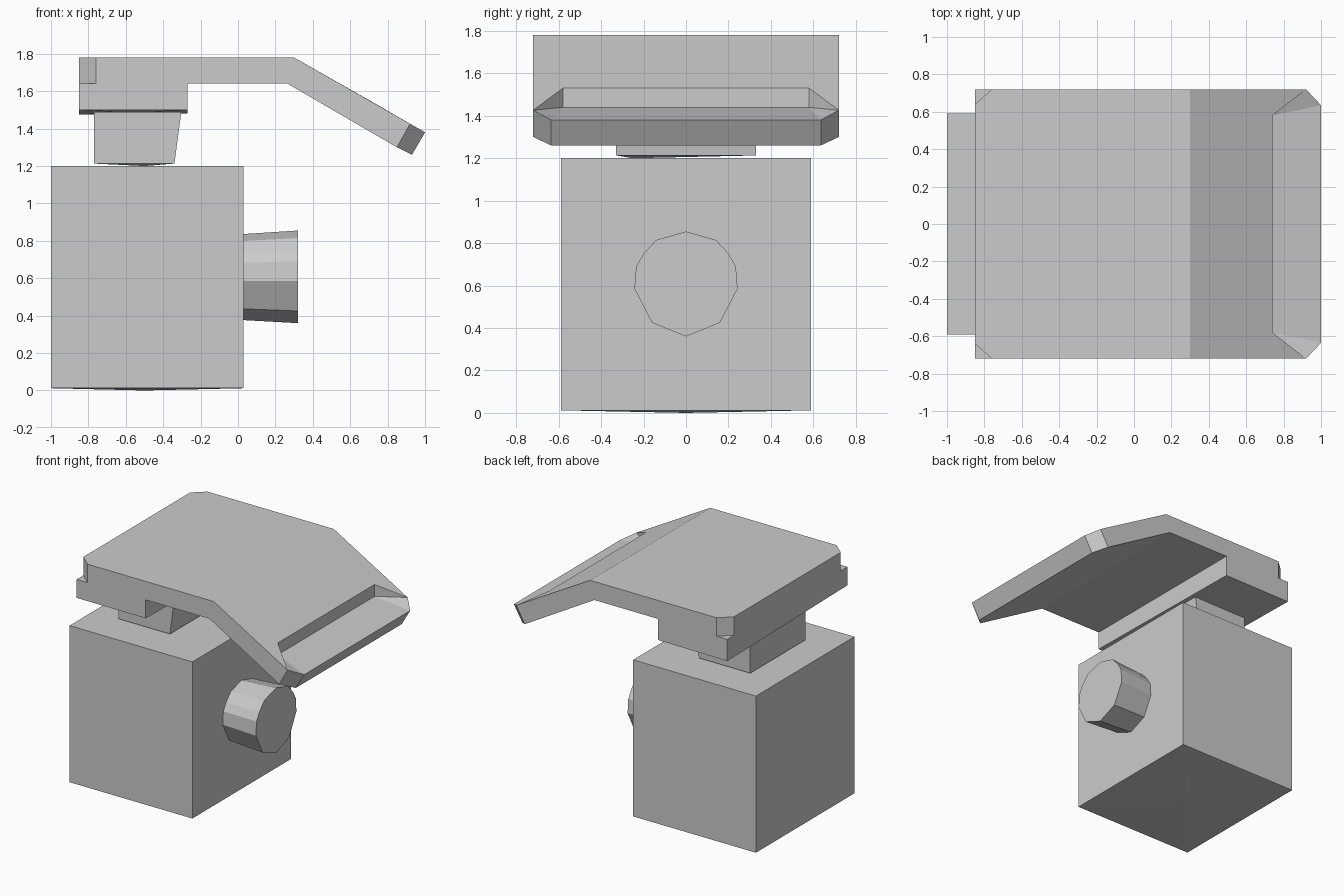
import bpy, bmesh

if "Cube" in bpy.data.objects:
    bpy.data.objects.remove(bpy.data.objects["Cube"])


def finish(name, bm):
    bmesh.ops.remove_doubles(bm, verts=bm.verts[:], dist=0.0005)
    bmesh.ops.recalc_face_normals(bm, faces=bm.faces[:])
    mesh = bpy.data.meshes.new(name)
    bm.to_mesh(mesh)
    bm.free()
    obj = bpy.data.objects.new(name, mesh)
    bpy.context.collection.objects.link(obj)
    return obj


def loft(bm, rings, cap_start=True, cap_end=True):
    """Join equal-length rings of points with quads and cap the ends."""
    vs = [[bm.verts.new(p) for p in ring] for ring in rings]
    n = len(vs[0])
    for a, b in zip(vs, vs[1:]):
        for i in range(n):
            bm.faces.new((a[i], a[(i + 1) % n], b[(i + 1) % n], b[i]))
    if cap_start:
        bm.faces.new(vs[0])
    if cap_end:
        bm.faces.new(vs[-1])
    return vs


def rect(x0, x1, y, z):
    return [(x0, -y, z), (x1, -y, z), (x1, y, z), (x0, y, z)]


def tipped_box(name, bottom, top, tip):
    """Box whose underside is a very shallow pyramid ending at tip."""
    bm = bmesh.new()
    base = loft(bm, [bottom, top], cap_start=False)[0]
    t = bm.verts.new(tip)
    for i in range(4):
        bm.faces.new((base[i], base[(i + 1) % 4], t))
    return finish(name, bm)


# Main body, neck and the block under the lid
tipped_box("body", rect(-1, 0.03, 0.59, 0.012), rect(-1, 0.03, 0.59, 1.2), (-0.5, 0, 0))
tipped_box("neck", rect(-0.77, -0.34, 0.33, 1.213), rect(-0.77, -0.303, 0.33, 1.49), (-0.5, -0.25, 1.2))
block_base = [(-0.85, -0.72, 1.5), (-0.27, -0.72, 1.5), (-0.27, 0.72, 1.48), (-0.85, 0.72, 1.475)]
tipped_box("lid_block", block_base, rect(-0.85, -0.27, 0.72, 1.64), (-0.55, 0, 1.485))

# Side knob: faceted, flaring slightly outwards
half = [(0, 0.855), (0.14, 0.815), (0.2, 0.75), (0.235, 0.69), (0.243, 0.585), (0.16, 0.425), (0, 0.36)]
outline = half + [(-y, z) for y, z in half[-2:0:-1]]
bm = bmesh.new()
loft(bm, [[(x, y * s, 0.59 + (z - 0.59) * s) for y, z in outline] for x, s in ((0.03, 0.93), (0.32, 1))])
finish("knob", bm)

# Sloping lid with clipped corners and a lip recess, half shape mirrored in y
P = {
    "a": (-0.85, 0.64, 1.78), "b": (-0.76, 0.72, 1.78), "c": (0.3, 0.72, 1.78), "d": (0.92, 0.72, 1.426),
    "e": (0.74, 0.58, 1.53), "f": (0.74, 0.58, 1.44), "g": (1, 0.635, 1.38), "h": (0.93, 0.635, 1.26),
    "i": (0.85, 0.72, 1.3), "j": (0.265, 0.72, 1.64), "k": (-0.76, 0.72, 1.64), "l": (-0.85, 0.64, 1.64),
    "m": (-0.85, 0, 1.78), "n": (0.3, 0, 1.78), "o": (0.74, 0, 1.53), "p": (0.74, 0, 1.44),
    "q": (1, 0, 1.38), "r": (0.93, 0, 1.26), "s": (0.265, 0, 1.64), "t": (-0.85, 0, 1.64),
}
faces = "mncba noedc opfe pqgf fgd efd qrhg ghid cdij bcjk abkl ltma kjstl jihrs".split()
bm = bmesh.new()
for side in (1, -1):
    vs = {k: bm.verts.new((x, y * side, z)) for k, (x, y, z) in P.items()}
    for f in faces:
        bm.faces.new([vs[k] for k in f])
finish("lid", bm)
